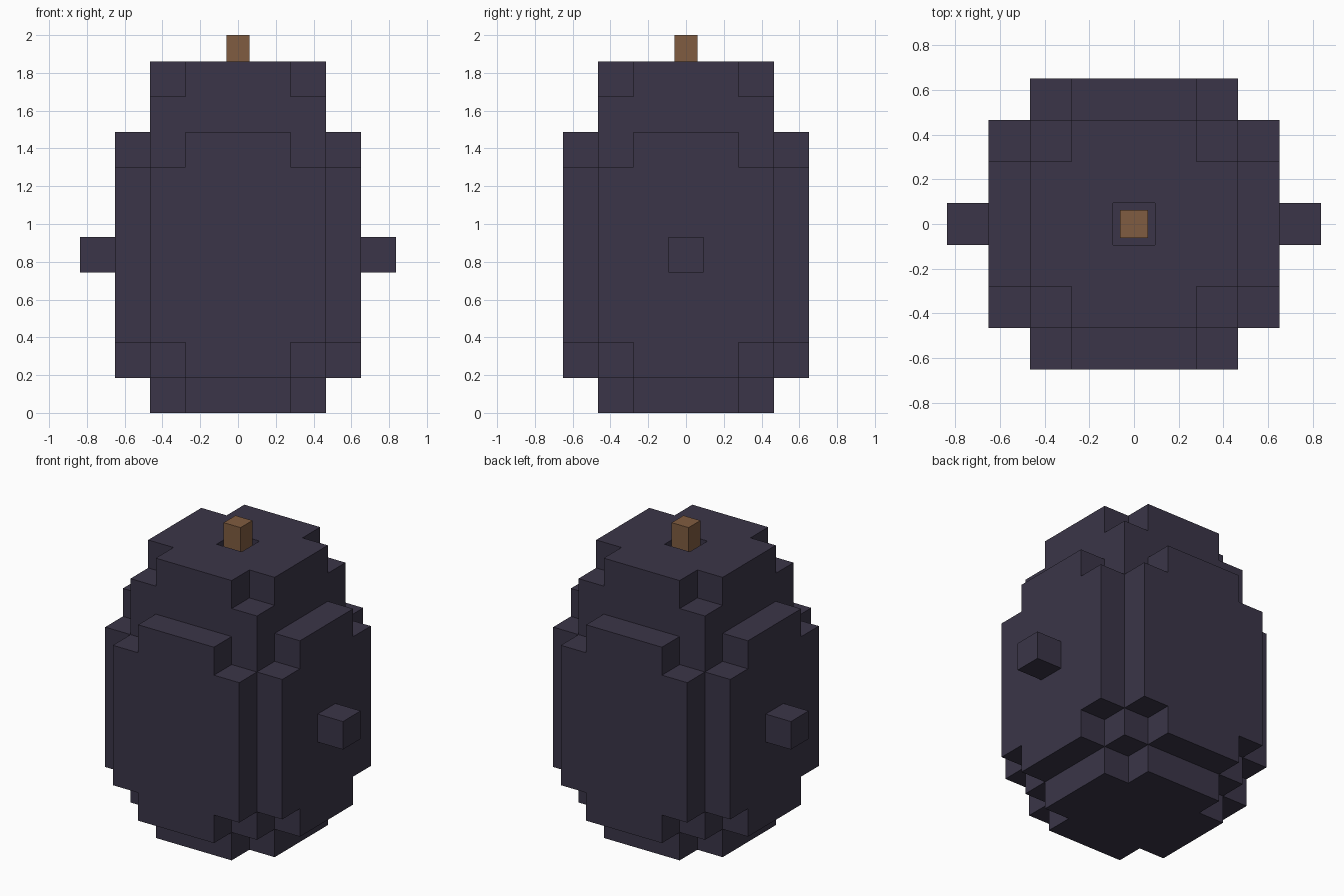
import bpy, bmesh, math
from mathutils import Vector

if "Cube" in bpy.data.objects:
    bpy.data.objects.remove(bpy.data.objects["Cube"])

U = 0.186  # edge length of one block


def material(name, rgb):
    m = bpy.data.materials.new(name)
    m.diffuse_color = (*rgb, 1)
    m.use_nodes = True
    m.node_tree.nodes["Principled BSDF"].inputs["Base Color"].default_value = m.diffuse_color
    return m


DARK = material("dark_purple", (0.043, 0.036, 0.065))
BROWN = material("wood_brown", (0.216, 0.107, 0.052))


def finish(name, bm, mat):
    mesh = bpy.data.meshes.new(name)
    bm.to_mesh(mesh)
    bm.free()
    mesh.materials.append(mat)
    bpy.context.collection.objects.link(bpy.data.objects.new(name, mesh))


def box(name, lo, hi, mat):
    bm = bmesh.new()
    bmesh.ops.create_cube(bm, size=1)
    for v in bm.verts:
        v.co = [lo[i] if v.co[i] < 0 else hi[i] for i in range(3)]
    finish(name, bm, mat)


def filled(i, j, k):
    """Which blocks of the stepped body are solid."""
    a, b = sorted((abs(i), abs(j)))
    if k < 0 or k > 9 or b > 3:
        return False
    if k == 9 and b == 0:                 # socket for the stem
        return False
    if b == 3:                            # raised side panels
        if 2 <= k <= 6:
            return a <= 2
        return k in (1, 7) and a <= 1
    return not (k in (0, 9) and a == 2)   # core, notched at both ends


# Body: only the outer faces of the blocks
bm = bmesh.new()
for i in range(-3, 4):
    for j in range(-3, 4):
        for k in range(10):
            if not filled(i, j, k):
                continue
            c = Vector((i, j, k + 0.5))
            for axis in range(3):
                for s in (-1, 1):
                    n, p, q = Vector(), Vector(), Vector()
                    n[axis], p[(axis + 1) % 3], q[(axis + 2) % 3] = s, s, 1
                    if filled(i + int(n.x), j + int(n.y), k + int(n.z)):
                        continue
                    f = c + n / 2
                    corners = [f + (x * p + y * q) / 2
                               for x, y in ((-1, -1), (1, -1), (1, 1), (-1, 1))]
                    bm.faces.new([bm.verts.new(v * U) for v in corners])
bmesh.ops.remove_doubles(bm, verts=bm.verts, dist=0.001)
bmesh.ops.dissolve_limit(bm, angle_limit=math.radians(1),
                         verts=bm.verts, edges=bm.edges)
finish("body", bm, DARK)

# Side knobs
for side, name in ((-1, "left_knob"), (1, "right_knob")):
    x0, x1 = sorted((side * 3.5 * U, side * 4.5 * U))
    box(name, (x0, -U / 2, 4 * U), (x1, U / 2, 5 * U), DARK)

# Stem standing in the socket
box("stem", (-0.062, -0.062, 9 * U), (0.062, 0.062, 2.0), BROWN)
